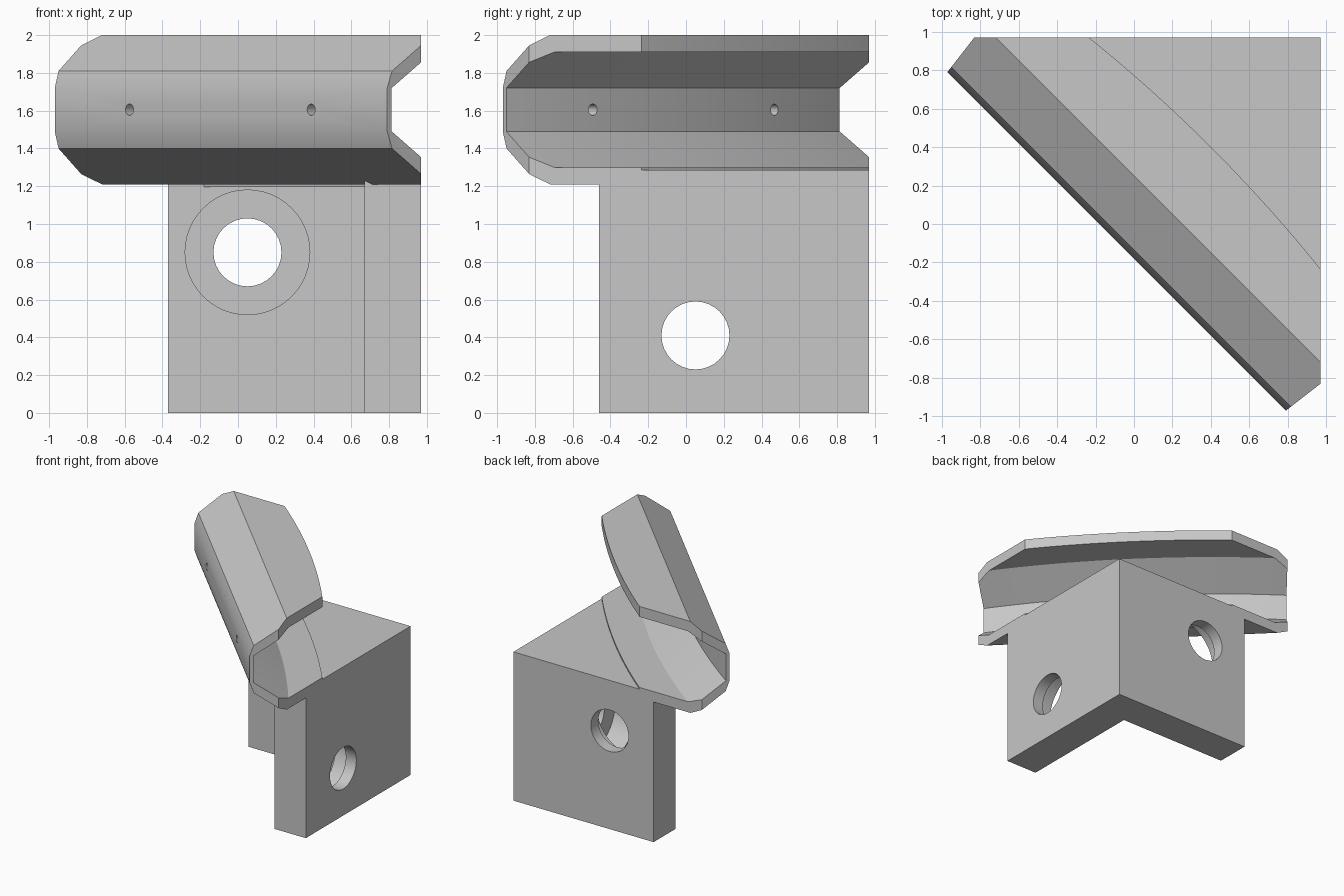
import bpy, bmesh, math

if "Cube" in bpy.data.objects:
    bpy.data.objects.remove(bpy.data.objects["Cube"], do_unlink=True)

grey = bpy.data.materials.new("plain_grey")
grey.use_nodes = True
COLOUR = (0.57, 0.57, 0.57, 1)
grey.diffuse_color = COLOUR
grey.node_tree.nodes["Principled BSDF"].inputs["Base Color"].default_value = COLOUR

EDGE = 0.97            # outer planes of both walls
WALL = 0.67            # inner planes of both walls
MID = 1.605            # mid height of the channel
R, D0 = 7.4, 0.136     # sweep radius and depth of the curved inner wall
LIP = 0.557            # flange width measured from the inner wall


def plan(t, d):
    """Diagonal frame (along the channel, into the corner) to x, y."""
    return -0.09 + (d + t) / math.sqrt(2), -0.09 + (d - t) / math.sqrt(2)


def arc(t, e):
    """Point on the sweep arc at offset e from the inner wall."""
    a = math.asin(t / R)
    return plan((R + e) * math.sin(a), D0 - R + (R + e) * math.cos(a))


def loft(name, rings):
    """Closed solid through a list of equal point rings."""
    bm = bmesh.new()
    rows = [[bm.verts.new(p) for p in ring] for ring in rings]
    n = len(rows[0])
    for a, b in zip(rows, rows[1:]):
        for i in range(n):
            j = (i + 1) % n
            bm.faces.new((a[i], a[j], b[j], b[i]))
    bm.faces.new(rows[0][::-1])
    bm.faces.new(rows[-1])
    bmesh.ops.recalc_face_normals(bm, faces=bm.faces)
    mesh = bpy.data.meshes.new(name)
    bm.to_mesh(mesh)
    bm.free()
    mesh.materials.append(grey)
    ob = bpy.data.objects.new(name, mesh)
    bpy.context.collection.objects.link(ob)
    return ob


def prism(name, outline, z0, z1):
    return loft(name, [[(x, y, z) for x, y in outline] for z in (z0, z1)])


def box(name, x0, x1, y0, y1, z0, z1):
    return prism(name, [(x0, y0), (x1, y0), (x1, y1), (x0, y1)], z0, z1)


def rod(name, place, radius, a, b, sides=32):
    """Cylinder from a to b; place maps (along, across, up) to x, y, z."""
    ring = [(radius * math.cos(2 * math.pi * i / sides),
             radius * math.sin(2 * math.pi * i / sides)) for i in range(sides)]
    return loft(name, [[place(s, u, v) for u, v in ring] for s in (a, b)])


def combine(ob, other, operation):
    """Apply a boolean and discard the helper."""
    mod = ob.modifiers.new("cut", "BOOLEAN")
    mod.operation, mod.object, mod.solver = operation, other, "EXACT"
    deps = bpy.context.evaluated_depsgraph_get()
    mesh = bpy.data.meshes.new_from_object(ob.evaluated_get(deps))
    ob.modifiers.clear()
    ob.data = mesh
    bpy.data.objects.remove(other, do_unlink=True)


# Channel: straight outer profile
upper = [(0, 0.115), (0.032, 0.205), (0.304, 0.395), (0.9, 0.395)]
outer = upper + [(d, -h) for d, h in reversed(upper)]
channel = loft("corner_bracket", [[(*plan(t, d), MID + h) for d, h in outer]
                                  for t in (-1.6, 1.6)])

# Channel: footprint with radial ends and a curved lip
lip = [arc(-0.793 + 1.586 * i / 24, LIP) for i in range(25)]
end = [(-0.97, 0.79), (-0.83, EDGE)]
footprint = end + [(x, min(y, EDGE)) for x, y in lip] + [(y, x) for x, y in reversed(end)]
footprint = [(min(x, EDGE), y) for x, y in footprint]
combine(channel, prism("footprint", footprint, 1, 2.2), "INTERSECT")

# Channel: curved inner groove
half = [(0, 0.115), (0.275, 0.305), (1, 0.305)]
groove = half + [(e, -h) for e, h in reversed(half)]
stations = [-1.6 + 3.2 * i / 32 for i in range(33)]
combine(channel, loft("groove", [[(*arc(t, e), MID + h) for e, h in groove]
                                 for t in stations]), "DIFFERENCE")

# Screw holes through the channel wall
for t in (-0.685, 0.675):
    combine(channel, rod("screw_hole", lambda s, u, v: (*plan(t + u, s), MID + v),
                         0.03, -0.1, 0.25, 20), "DIFFERENCE")

# Walls and the deck that joins them
combine(channel, box("back_wall", -0.37, EDGE, WALL, EDGE, 0, 1.24), "UNION")
combine(channel, box("side_wall", WALL, EDGE, -0.46, EDGE, 0, 1.24), "UNION")
deck = [(-0.37, EDGE), (-0.37, 0.86), (0.95, -0.46), (EDGE, -0.46), (EDGE, EDGE)]
combine(channel, prism("deck", deck, 1.195, 1.285), "UNION")

# Bolt holes, counterbored from the inner side
for z, place in ((0.85, lambda s, u, v: (0.05 + u, s, 0.85 + v)),
                 (0.41, lambda s, u, v: (s, 0.05 + u, 0.41 + v))):
    combine(channel, rod("bolt_hole", place, 0.18, 0.6, 1.1), "DIFFERENCE")
    combine(channel, rod("counterbore", place, 0.33, 0.5, 0.87, 48), "DIFFERENCE")

bpy.ops.object.select_all(action="DESELECT")
channel.select_set(True)
bpy.context.view_layer.objects.active = channel
bpy.ops.object.shade_smooth_by_angle(angle=math.radians(30))
